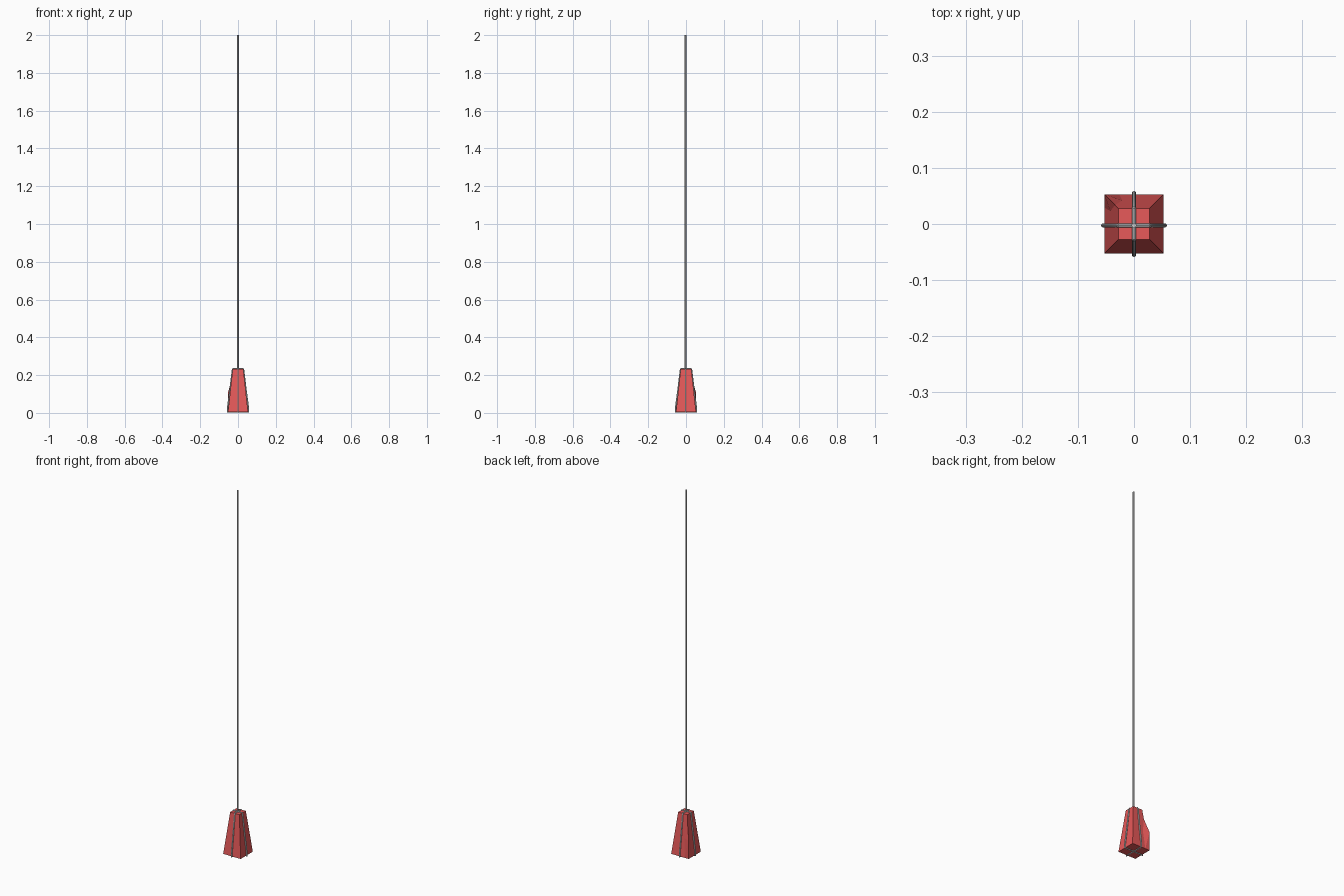
import bpy, bmesh

if "Cube" in bpy.data.objects:
    bpy.data.objects.remove(bpy.data.objects["Cube"])

BASE, TOP = 0.053, 0.028      # half widths of the weight
Z0, Z1 = 0.006, 0.233         # bottom and top of the weight
R = 0.0038                    # cord radius
Y = -0.0025                   # rope and side cord sit slightly off centre


def half_width(z):
    return BASE + (TOP - BASE) * (z - Z0) / (Z1 - Z0)


def material(name, color):
    m = bpy.data.materials.new(name)
    m.diffuse_color = color
    m.use_nodes = True
    m.node_tree.nodes["Principled BSDF"].inputs["Base Color"].default_value = m.diffuse_color
    return m


def cord(name, points, radius, cyclic):
    # round tube along a polyline, turned into a mesh
    cu = bpy.data.curves.new(name, 'CURVE')
    cu.dimensions = '3D'
    cu.bevel_depth = radius
    cu.bevel_resolution = 2
    cu.use_fill_caps = not cyclic
    sp = cu.splines.new('POLY')
    sp.points.add(len(points) - 1)
    for p, co in zip(sp.points, points):
        p.co = (*co, 1)
    sp.use_cyclic_u = cyclic
    ob = bpy.data.objects.new(name, cu)
    bpy.context.collection.objects.link(ob)
    bpy.ops.object.select_all(action='DESELECT')
    ob.select_set(True)
    bpy.context.view_layer.objects.active = ob
    bpy.ops.object.convert(target='MESH')
    bpy.ops.object.shade_smooth_by_angle()


# tapered red weight; extra points beside the back left corner
OUTLINE = ((-1, -1), (1, -1), (1, 1), (-0.5, 1), (-1, 1), (-1, 0.55))
bm = bmesh.new()
rings = []
for z in (Z0, 0.107, 0.18, Z1):
    w = half_width(z)
    rings.append([bm.verts.new((x * w, y * w, z)) for x, y in OUTLINE])
n = len(OUTLINE)
for lo, hi in zip(rings, rings[1:]):
    for i in range(n):
        j = (i + 1) % n
        bm.faces.new((lo[i], lo[j], hi[j], hi[i]))
bm.faces.new(rings[0][::-1])
bm.faces.new(rings[-1])
# the back left corner bulges out
rings[1][4].co.x, rings[1][4].co.y = -BASE, BASE
bmesh.ops.triangulate(bm, faces=[f for f in bm.faces if rings[1][4] in f.verts])
me = bpy.data.meshes.new("weight")
bm.to_mesh(me)
bm.free()
weight = bpy.data.objects.new("weight", me)
bpy.context.collection.objects.link(weight)
me.materials.append(material("red", (0.8, 0.1, 0.1, 1)))

# two cords crossing around the weight, bulging a little on the sides
b, t = BASE + 0.002, TOP + 0.001
m = half_width(0.12) + 0.002
loop = [(-b, R + 0.001), (b, R + 0.001), (b, 0.025), (m, 0.12), (t, Z1 - 0.004),
        (t - 0.003, Z1 + 0.001), (-t + 0.003, Z1 + 0.001), (-t, Z1 - 0.004),
        (-m, 0.12), (-b, 0.025)]
cord("side_cord", [(u, Y, z) for u, z in loop], R, True)
cord("front_back_cord", [(0, u, z) for u, z in loop], R, True)

# long hanging rope
cord("hanging_rope", [(0, Y, Z1), (0, Y, 2)], 0.0045, False)
